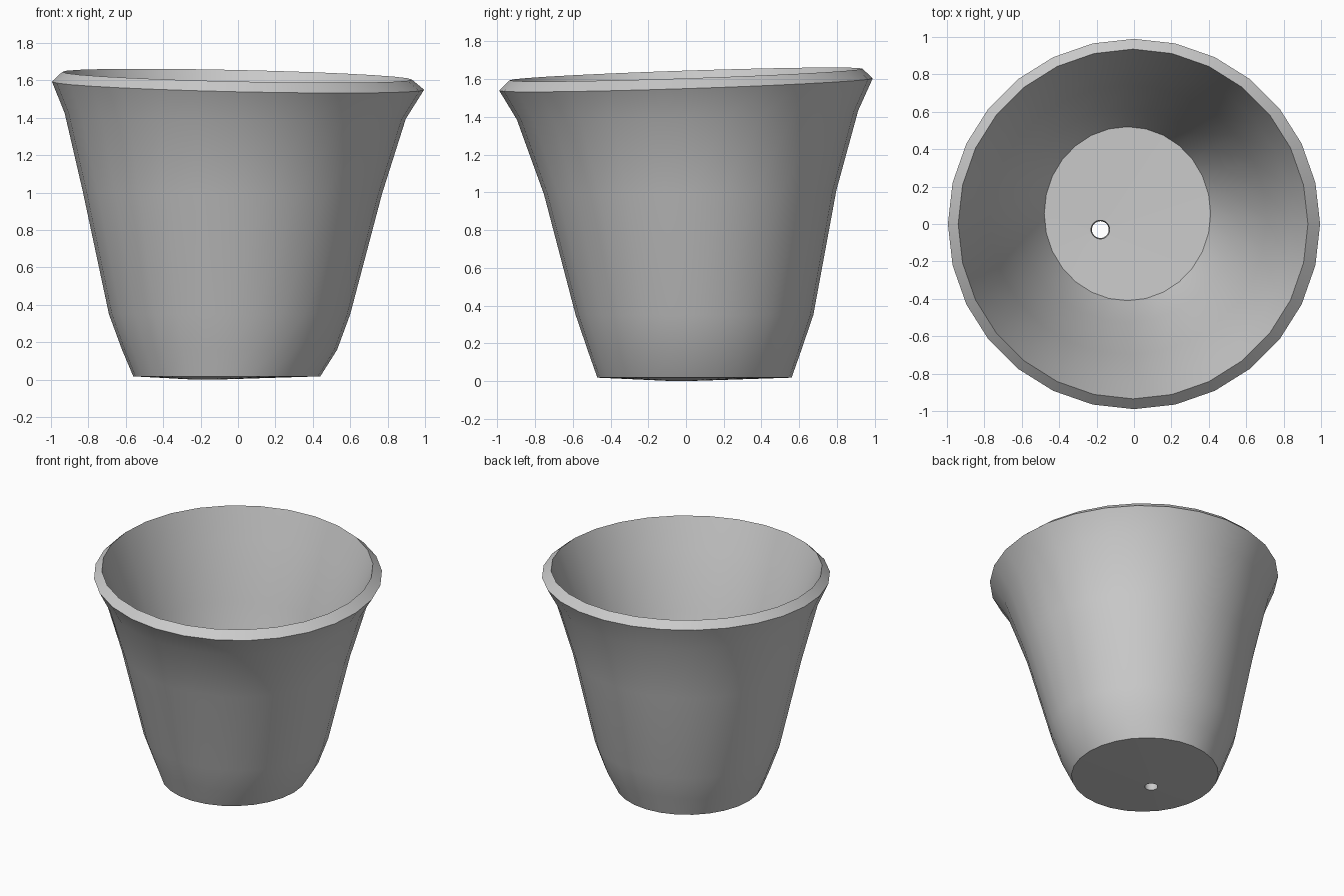
import bpy, bmesh, math

if "Cube" in bpy.data.objects:
    bpy.data.objects.remove(bpy.data.objects["Cube"])

SIDES = 28
# Rings from the outer hole edge, up the wall, over the rim, down to the inner hole edge:
# (centre x, centre y, radius x, radius y, height, tilt amount)
RINGS = [
    (-0.18, -0.03, 0.045, 0.045, 0.00, 0),     # drain hole, underside
    (-0.06, 0.045, 0.50, 0.515, 0.018, 0),     # base edge
    (-0.045, 0.045, 0.575, 0.565, 0.16, 0),
    (-0.045, 0.045, 0.645, 0.63, 0.35, 0),
    (-0.03, 0.022, 0.80, 0.775, 1.00, 0.4),
    (-0.015, 0.008, 0.912, 0.905, 1.41, 0.8),
    (0.0, 0.0, 0.995, 0.99, 1.572, 1),         # outer rim edge
    (-0.005, 0.0, 0.935, 0.935, 1.625, 1),     # inner rim edge
    (-0.015, 0.008, 0.86, 0.855, 1.40, 0.8),
    (-0.03, 0.022, 0.74, 0.72, 1.00, 0.4),
    (-0.04, 0.045, 0.58, 0.57, 0.35, 0),
    (-0.035, 0.055, 0.445, 0.465, 0.09, 0),    # floor edge
    (-0.18, -0.03, 0.05, 0.05, 0.08, 0),       # drain hole, floor side
]


def add_ring(bm, cx, cy, rx, ry, z, tilt):
    ring = []
    for i in range(SIDES):
        a = 2 * math.pi * i / SIDES
        x, y = cx + rx * math.cos(a), cy + ry * math.sin(a)
        ring.append(bm.verts.new((x, y, z + tilt * (0.033 * y - 0.022 * x))))
    return ring


# Hand-shaped pot as one closed shell with a through hole
bm = bmesh.new()
rings = [add_ring(bm, *r) for r in RINGS]
for lower, upper in zip(rings, rings[1:] + rings[:1]):
    for i in range(SIDES):
        j = (i + 1) % SIDES
        bm.faces.new((lower[i], lower[j], upper[j], upper[i]))
bmesh.ops.recalc_face_normals(bm, faces=bm.faces)

mesh = bpy.data.meshes.new("flower_pot")
bm.to_mesh(mesh)
bm.free()
pot = bpy.data.objects.new("flower_pot", mesh)
bpy.context.collection.objects.link(pot)

# Smooth walls, crisp rim and base edges
bpy.context.view_layer.objects.active = pot
pot.select_set(True)
bpy.ops.object.shade_smooth_by_angle(angle=math.radians(35))
